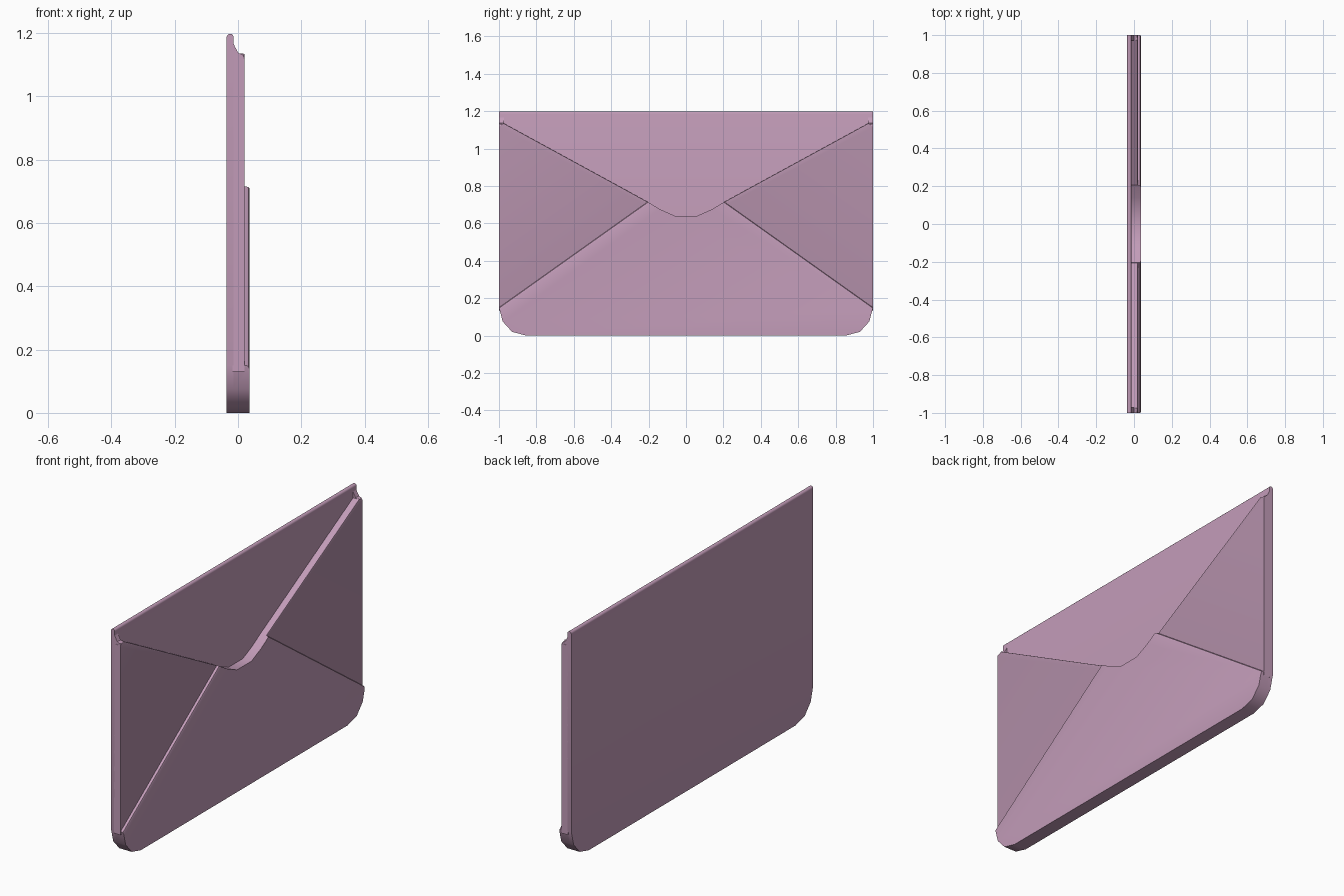
import bpy, bmesh, math

if "Cube" in bpy.data.objects:
    bpy.data.objects.remove(bpy.data.objects["Cube"])


def material(name, color):
    m = bpy.data.materials.new(name)
    m.diffuse_color = (*color, 1)
    m.use_nodes = True
    m.node_tree.nodes["Principled BSDF"].inputs["Base Color"].default_value = m.diffuse_color
    return m


PAPER = material("paper", (0.54, 0.33, 0.48))
SHADE = material("flap_shade", (0.44, 0.27, 0.39))

BACK_X, INNER_X, SIDE_X, FRONT_X = -0.036, -0.014, 0.021, 0.036
TOP = 1.197


def prism(name, outline, x0, x1, bevel_test=None, width=0.01, segments=2, front=None):
    """Extrude a (y, z) outline along x, optionally bevelling chosen edges."""
    bm = bmesh.new()
    face = bm.faces.new([bm.verts.new((x0, y, z)) for y, z in outline])
    new = bmesh.ops.extrude_face_region(bm, geom=[face])["geom"]
    bmesh.ops.translate(bm, vec=(x1 - x0, 0, 0),
                        verts=[g for g in new if isinstance(g, bmesh.types.BMVert)])
    bmesh.ops.recalc_face_normals(bm, faces=bm.faces)
    if bevel_test:
        edges = [e for e in bm.edges if bevel_test(e.verts[0].co, e.verts[1].co)]
        bmesh.ops.bevel(bm, geom=edges, offset=width, segments=segments,
                        profile=0.5, affect='EDGES')
    me = bpy.data.meshes.new(name)
    me.materials.append(PAPER)
    if front:
        me.materials.append(front)
        bm.normal_update()
        for f in bm.faces:
            if f.normal.x > 0.95:
                f.material_index = 1
    bm.to_mesh(me)
    bm.free()
    ob = bpy.data.objects.new(name, me)
    bpy.context.collection.objects.link(ob)
    bpy.context.view_layer.objects.active = ob
    bpy.ops.object.select_all(action='DESELECT')
    ob.select_set(True)
    bpy.ops.object.shade_smooth_by_angle(angle=math.radians(35))
    return ob


def mirrored(half):
    """Complete a right-hand outline (bottom to top) across y = 0."""
    return half + [(-y, z) for y, z in reversed(half)]


# Faceted round bottom corner shared by the back and the bottom flap
corner = [(0.855, 0), (0.93, 0.02), (0.98, 0.075), (1, 0.15)]

# Back panel with rounded top rim
prism("back_panel", mirrored(corner + [(1, TOP)]), BACK_X, INNER_X,
      lambda a, b: min(a.z, b.z) > TOP - 1e-4 and abs(a.y - b.y) > 1,
      0.0105, 3)

# Bottom flap with a curved dip in its top edge
dip = [(0.205, 0.715), (0.14, 0.676), (0.06, 0.64)]
prism("bottom_flap", mirrored(corner + dip), INNER_X - 0.003, FRONT_X,
      lambda a, b: min(a.x, b.x) > FRONT_X - 1e-4 and abs(a.z - b.z) > 0.5,
      0.011, 2)

# Side flaps and the small folds joining them to the back
for side, s in (("right", 1), ("left", -1)):
    prism(f"{side}_side_flap",
          [(s * y, z) for y, z in
           [(1, 0.13), (1, 1.122), (0.975, 1.135), (0.2, 0.712), (0.2, 0.69)]],
          INNER_X - 0.003, SIDE_X,
          lambda a, b: min(a.x, b.x) > SIDE_X - 1e-4 and min(a.z, b.z) > 0.7,
          0.005, 2, SHADE)
    fold = prism(f"{side}_corner_fold",
                 [(-0.017, 1.11), (SIDE_X - 0.001, 1.11), (SIDE_X - 0.001, 1.122),
                  (0.016, 1.13), (0.001, 1.137), (-0.009, 1.155), (-0.017, 1.172)],
                 0.972, 0.9995)
    # the fold's profile lies in x-z, so swap its axes
    for v in fold.data.vertices:
        v.co = (v.co.y, s * v.co.x, v.co.z)
    # the axis swap reverses winding on the right side only
    if s > 0:
        fold.data.flip_normals()
